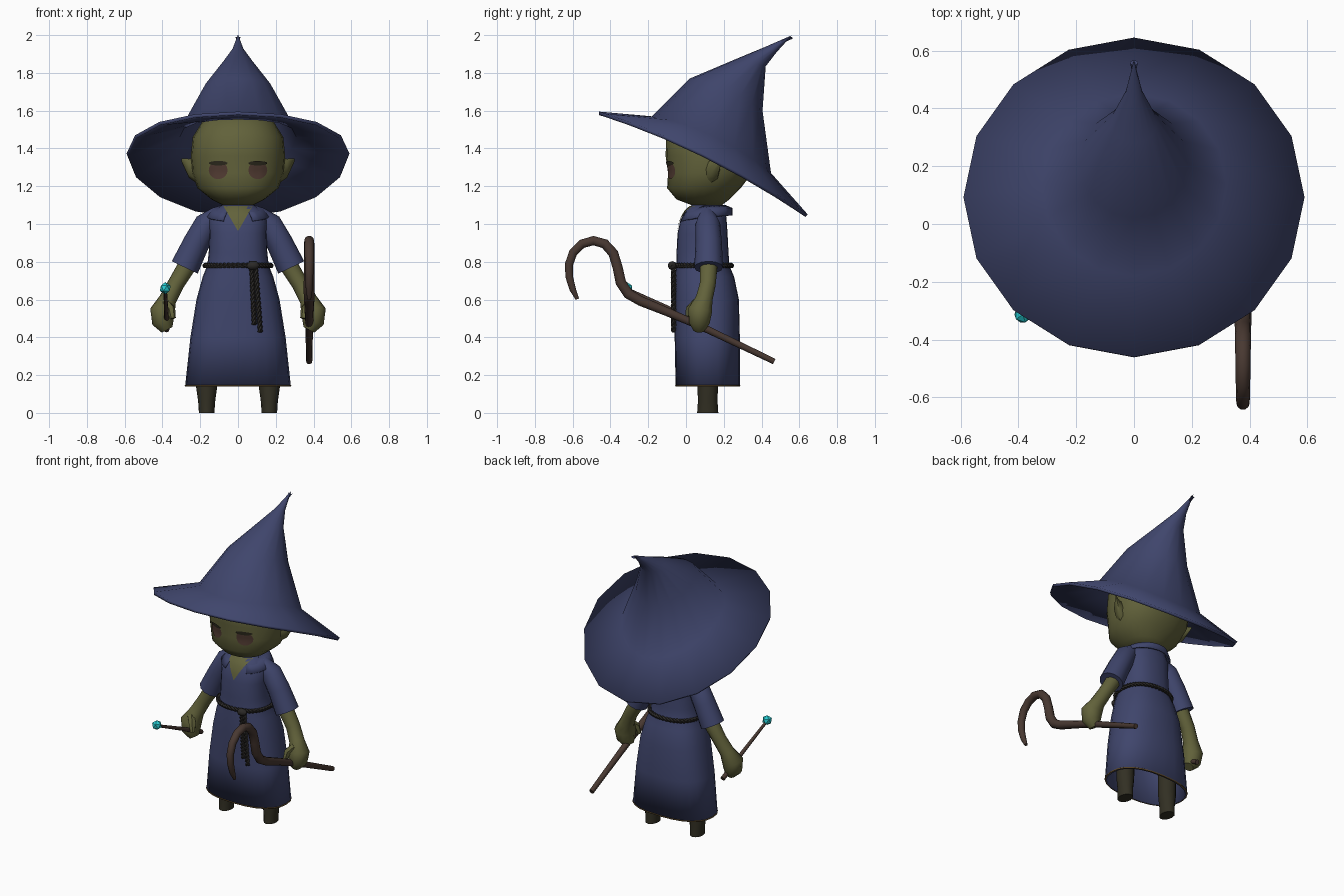
import bpy, bmesh, math
from math import sin, cos, pi, radians
from mathutils import Vector
from mathutils.bvhtree import BVHTree

if "Cube" in bpy.data.objects:
    bpy.data.objects.remove(bpy.data.objects["Cube"])


def mat(name, rgb):
    m = bpy.data.materials.new(name)
    m.diffuse_color = (*rgb, 1)
    m.use_nodes = True
    m.node_tree.nodes["Principled BSDF"].inputs["Base Color"].default_value = m.diffuse_color
    return m


BLUE = mat("blue cloth", (0.050, 0.060, 0.150))
SKIN = mat("green skin", (0.122, 0.122, 0.043))
WOOD = mat("brown wood", (0.065, 0.040, 0.031))
BOOT = mat("dark boot", (0.032, 0.029, 0.017))
ROPE = mat("dark rope", (0.024, 0.022, 0.020))
IRIS = mat("brown eye", (0.085, 0.045, 0.033))
LASH = mat("dark lash", (0.025, 0.022, 0.012))
TRIM = mat("gold trim", (0.150, 0.090, 0.030))
GEM = mat("cyan crystal", (0.020, 0.600, 0.640))


def loft(name, rings, material, closed=True, caps=(True, True), loop=False,
         shell=0, angle=50):
    """Skin a list of equal-length rings into one object."""
    bm = bmesh.new()
    rows = [[bm.verts.new(p) for p in r] for r in rings]
    n = len(rows[0])
    pairs = list(zip(rows, rows[1:])) + ([(rows[-1], rows[0])] if loop else [])
    for a, b in pairs:
        for i in range(n if closed else n - 1):
            j = (i + 1) % n
            bm.faces.new((a[i], a[j], b[j], b[i]))
    if closed and not loop:
        for row, cap in ((rows[0], caps[0]), (rows[-1], caps[1])):
            if cap:
                bm.faces.new(row)
    bmesh.ops.remove_doubles(bm, verts=bm.verts, dist=1e-5)
    bmesh.ops.recalc_face_normals(bm, faces=bm.faces)
    me = bpy.data.meshes.new(name)
    bm.to_mesh(me)
    bm.free()
    me.materials.append(material)
    me.shade_smooth()
    me.set_sharp_from_angle(angle=radians(angle))
    ob = bpy.data.objects.new(name, me)
    bpy.context.collection.objects.link(ob)
    if shell:
        ob.modifiers.new("thickness", "SOLIDIFY").thickness = shell
    return ob


def oval(z, hx, yf, yb, n=20, k=2.0, cx=0):
    """Horizontal superellipse ring from front and back y."""
    def p(v):
        return math.copysign(abs(v) ** (2 / k), v)
    return [(cx + hx * p(sin(a)), (yf + yb) / 2 - (yb - yf) / 2 * p(cos(a)), z)
            for a in (2 * pi * i / n for i in range(n))]


def tube(name, pts, radii, material, sides=8, ref=(1, 0, 0), loop=False):
    pts = [Vector(p) for p in pts]
    rings, n = [], len(pts)
    for i, p in enumerate(pts):
        a, b = (pts[i - 1], pts[(i + 1) % n]) if loop else (pts[max(i - 1, 0)], pts[min(i + 1, n - 1)])
        t = (b - a).normalized()
        u = (Vector(ref) - t * t.dot(Vector(ref))).normalized()
        v = t.cross(u)
        r = radii[i] if isinstance(radii, (list, tuple)) else radii
        rings.append([p + r * (u * cos(2 * pi * k / sides) + v * sin(2 * pi * k / sides))
                      for k in range(sides)])
    return loft(name, rings, material, loop=loop)


def plate(name, rings, target, off, material, closed=True):
    """Thin detail whose (x, z) points are projected onto the front of target."""
    me = target.data
    bvh = BVHTree.FromPolygons([v.co for v in me.vertices], [p.vertices for p in me.polygons])
    out = []
    for r in rings:
        row = []
        for x, z in r:
            hit = bvh.ray_cast(Vector((x, -2, z)), Vector((0, 1, 0)))[0]
            row.append((x, (hit.y if hit else 0.02) - off, z))
        out.append(row)
    return loft(name, out, material, closed, caps=(True, False))


# Hat: tilted rings given by front (y, z), back (y, z), half width, side lift
hat = [(-0.46, 1.595, 0.645, 1.05, 0.59, 0.05), (-0.18, 1.57, 0.45, 1.27, 0.32, 0.05),
       (0.02, 1.77, 0.405, 1.60, 0.185, 0.03), (0.28, 1.88, 0.422, 1.835, 0.08, 0.0),
       (0.42, 1.938, 0.48, 1.91, 0.03, 0.0), (0.558, 1.998, 0.562, 2.0, 0.002, 0.0)]
rings = []
for yf, zf, yb, zb, hw, lift in hat:
    ring = []
    for i in range(16):
        a = 2 * pi * i / 16
        t = (1 - cos(a)) / 2
        ring.append((hw * sin(a), yf + (yb - yf) * t, zf + (zb - zf) * t + lift * sin(a) ** 2))
    rings.append(ring)
loft("hat", rings, BLUE, caps=(False, True), shell=0.018, angle=60)

# Head and neck
head = loft("head", [oval(*r, n=24, k=2.2) for r in (
    (1.10, 0.08, 0.03, 0.19), (1.13, 0.14, -0.05, 0.23), (1.19, 0.215, -0.10, 0.29),
    (1.27, 0.243, -0.095, 0.35), (1.36, 0.25, -0.108, 0.38), (1.46, 0.24, -0.105, 0.37),
    (1.54, 0.19, -0.05, 0.32), (1.60, 0.08, 0.05, 0.22))], SKIN, angle=70)
loft("neck", [oval(z, 0.08, 0.03, 0.19) for z in (1.03, 1.13)], SKIN)

# Robe body with hem trim
body = [(0.14, 0.28, -0.055, 0.285), (0.40, 0.252, -0.06, 0.285), (0.60, 0.22, -0.06, 0.28),
        (0.72, 0.187, -0.058, 0.255), (0.78, 0.163, -0.052, 0.23), (0.85, 0.155, -0.05, 0.225),
        (0.95, 0.152, -0.045, 0.22), (1.02, 0.155, -0.03, 0.215), (1.07, 0.13, -0.005, 0.21),
        (1.10, 0.085, 0.03, 0.195)]
robe = loft("robe", [oval(*r, n=24, k=2.4) for r in body], BLUE, caps=(False, True), shell=0.012)
tube("robe_hem", oval(0.143, 0.278, -0.053, 0.283, 24, 2.4), 0.005, TRIM, 5, (0, 0, 1), True)

# V neckline showing skin
plate("neckline", [[((k / 4 - 0.5) * 2 * w, 0.965 + 0.13 * i / 6) for k in range(5)]
                   for i in range(7) for w in (0.002 + 0.075 * i / 6,)],
      robe, 0.005, SKIN, closed=False)

# Folded collar, open at the front
angles = [radians(28 + 304 * i / 20) for i in range(21)]
loft("collar", [[(0.09 * sin(a), 0.11 - 0.10 * cos(a), 1.10 - 0.02 * max(cos(a), 0)) for a in angles],
                [(0.135 * sin(a), 0.11 - 0.135 * cos(a), 1.085 - 0.03 * max(cos(a), 0)) for a in angles],
                [(0.17 * sin(a), 0.10 - 0.145 * cos(a), 1.045 - 0.03 * max(cos(a), 0)) for a in angles]],
     BLUE, closed=False, shell=0.01)


def mirrored(pts, s):
    return [(s * x, y, z) for x, y, z in pts]


# Paired parts
for side, s in (("left", 1), ("right", -1)):
    tube(side + "_sleeve", mirrored([(0.10, 0.11, 1.06), (0.165, 0.115, 1.0), (0.22, 0.12, 0.90),
                                     (0.282, 0.12, 0.77)], s), [0.04, 0.066, 0.07, 0.076], BLUE, 12)
    tube(side + "_arm", mirrored([(0.20, 0.12, 0.90), (0.275, 0.12, 0.77), (0.33, 0.115, 0.68),
                                  (0.372, 0.095, 0.60), (0.40, 0.075, 0.54), (0.397, 0.07, 0.48),
                                  (0.375, 0.07, 0.44)], s),
         [0.05, 0.048, 0.044, 0.047, 0.066, 0.058, 0.032], SKIN, 10)
    # Thumb wrapped over the grip
    tube(side + "_thumb", mirrored([(0.385, 0.05, 0.58), (0.355, 0.02, 0.55), (0.345, 0.01, 0.50)], s),
         [0.025, 0.024, 0.016], SKIN, 6)
    # Pointed ear
    loft(side + "_ear", [[(s * x, y + ry * cos(a), z + rz * sin(a))
                          for a in (2 * pi * i / 8 for i in range(8))]
                         for x, y, z, ry, rz in ((0.21, 0.13, 1.28, 0.05, 0.07),
                                                 (0.26, 0.15, 1.295, 0.03, 0.05),
                                                 (0.30, 0.185, 1.34, 0.004, 0.008))], SKIN)
    # Eye and lash
    for part, z, rx, rz, off, m in (("eye", 1.285, 0.050, 0.048, 0.005, IRIS),
                                    ("eyelash", 1.322, 0.050, 0.012, 0.008, LASH)):
        plate(side + "_" + part, [[(s * 0.105 + f * rx * cos(a), z + f * rz * sin(a))
                                   for a in (2 * pi * i / 16 for i in range(16))]
                                  for f in (0.3, 0.65, 1)], head, off, m)
    # Leg and boot
    loft(side + "_leg", [oval(z, r, 0.115 - ry, 0.115 + ry, 12, cx=s * 0.166) for z, r, ry in (
        (0, 0.041, 0.056), (0.06, 0.045, 0.052), (0.14, 0.056, 0.054), (0.5, 0.06, 0.06))], BOOT)


def rope(name, pts, turns, loop=False, ref=(0, 0, 1)):
    """Two thin strands twisted about a path."""
    n = len(pts)
    for k in (0, 1):
        out = []
        for i, p in enumerate(pts):
            p = Vector(p)
            t = (Vector(pts[(i + 1) % n]) - p if i < n - 1 or loop else p - Vector(pts[i - 1])).normalized()
            u = Vector(ref)
            f = 2 * pi * turns * i / (n if loop else n - 1) + pi * k
            out.append(p + 0.007 * (u * cos(f) + t.cross(u) * sin(f)))
        tube(f"{name}_strand_{k + 1}", out, 0.0085, ROPE, 5, ref, loop)


# Rope belt with knot and two hanging ends
rope("belt", oval(0.78, 0.174, -0.064, 0.24, 144, 2.2), 24, True)
for name, x0, x1, z1 in (("belt_end_short", 0.072, 0.086, 0.47), ("belt_end_long", 0.092, 0.118, 0.43)):
    rope(name, [(x0 + (x1 - x0) * i / 40, -0.066, 0.78 + (z1 - 0.78) * i / 40) for i in range(41)],
         7, ref=(1, 0, 0))
tube("belt_knot", [(0.05, -0.07, 0.775), (0.065, -0.073, 0.78), (0.095, -0.073, 0.78), (0.11, -0.07, 0.775)],
     [0.01, 0.024, 0.024, 0.01], ROPE, 8, (0, 0, 1))

# Crooked staff, swept in the y-z plane
path = [(0.467, 0.272), (0.20, 0.400), (0.07, 0.462), (-0.10, 0.535), (-0.24, 0.592), (-0.305, 0.63),
        (-0.345, 0.69), (-0.362, 0.77), (-0.385, 0.845), (-0.43, 0.895), (-0.49, 0.912), (-0.55, 0.895),
        (-0.597, 0.85), (-0.62, 0.785), (-0.618, 0.72), (-0.60, 0.655), (-0.575, 0.602)]
tube("staff", [(0.377, y, z) for y, z in path],
     [0.016, 0.019, 0.021, 0.024, 0.027, 0.029, 0.029, 0.028, 0.028, 0.027, 0.026, 0.025, 0.024,
      0.023, 0.021, 0.018, 0.010], WOOD, 10)

# Wand with crystal
tube("wand", [(-0.378, 0.15, 0.44), (-0.38, -0.05, 0.535), (-0.385, -0.30, 0.65)],
     [0.015, 0.012, 0.009], WOOD, 8)
bm = bmesh.new()
bmesh.ops.create_icosphere(bm, subdivisions=1, radius=0.032)
me = bpy.data.meshes.new("wand_crystal")
bm.to_mesh(me)
bm.free()
me.materials.append(GEM)
crystal = bpy.data.objects.new("wand_crystal", me)
crystal.location = (-0.385, -0.313, 0.66)
bpy.context.collection.objects.link(crystal)
